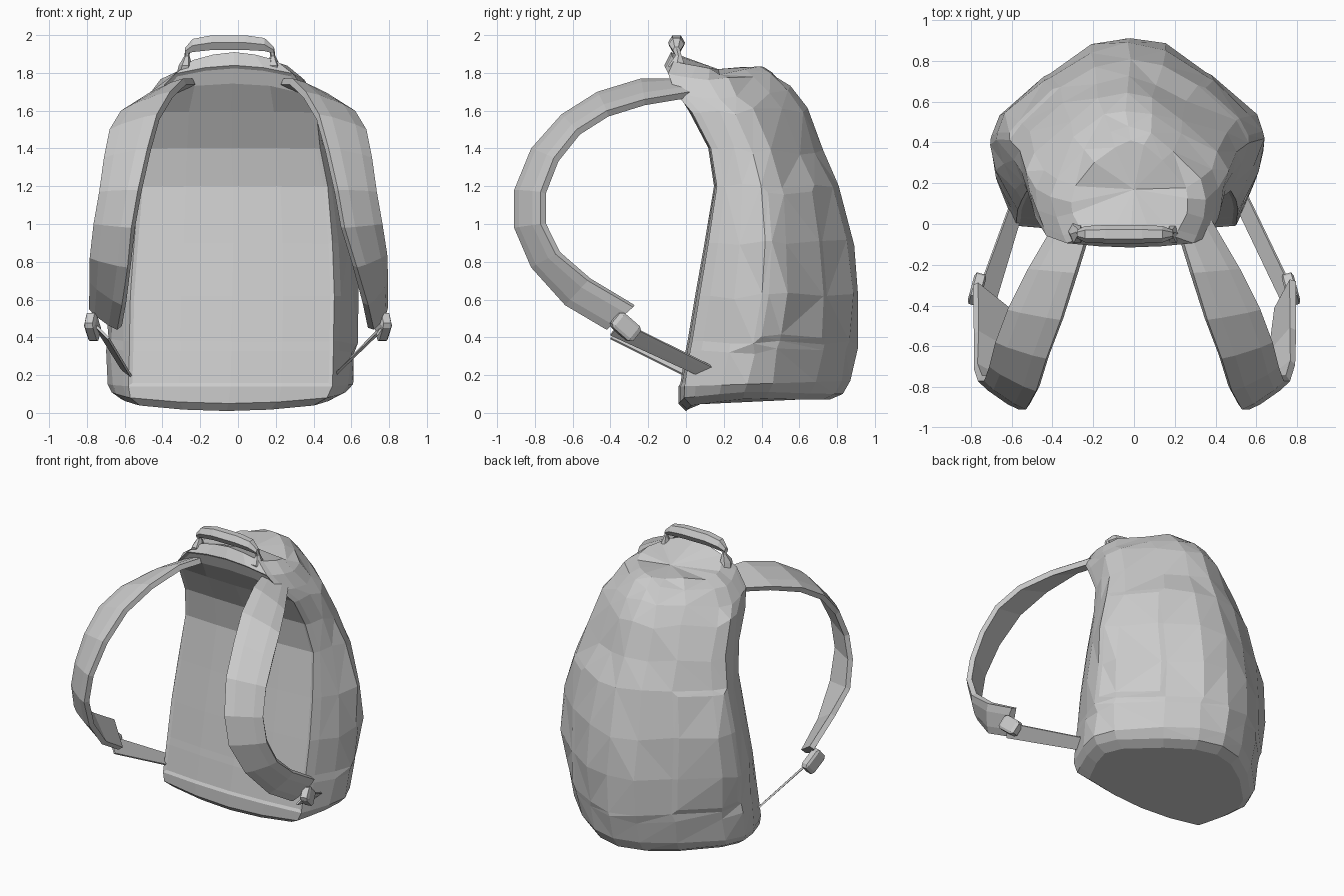
import bpy, bmesh, math, random
from mathutils import Vector

random.seed(4)
if "Cube" in bpy.data.objects:
    bpy.data.objects.remove(bpy.data.objects["Cube"])

fabric = bpy.data.materials.new("grey_fabric")
fabric.use_nodes = True
GREY = (0.6, 0.6, 0.6, 1)
fabric.diffuse_color = GREY
fabric.node_tree.nodes["Principled BSDF"].inputs["Base Color"].default_value = GREY


def finish(bm, name):
    bmesh.ops.recalc_face_normals(bm, faces=bm.faces)
    mesh = bpy.data.meshes.new(name)
    bm.to_mesh(mesh)
    bm.free()
    mesh.materials.append(fabric)
    obj = bpy.data.objects.new(name, mesh)
    bpy.context.collection.objects.link(obj)
    return obj


def loft(bm, rings, caps=True):
    """Skin closed rings; returns faces as grid[ring][column] and the vertex loops."""
    loops = [[bm.verts.new(p) for p in ring] for ring in rings]
    n = len(loops[0])
    grid = [[bm.faces.new((a[i], a[(i + 1) % n], b[(i + 1) % n], b[i])) for i in range(n)]
            for a, b in zip(loops, loops[1:])]
    if caps:
        bm.faces.new(loops[0])
        bm.faces.new(loops[-1])
    return grid, loops


# Body rings: front height, back height, centre x, panel half width, half width, front y, back y
LEVELS = [
    (.01, .07, -.06, .46, .56, .00, .76), (.05, .10, -.05, .52, .62, -.04, .83),
    (.14, .17, -.04, .54, .65, -.04, .87), (.33, .33, -.035, .54, .66, -.01, .90),
    (.38, .38, -.035, .54, .66, .00, .91), (.62, .62, -.03, .54, .68, .04, .92),
    (.90, .90, -.025, .525, .655, .09, .89), (1.2, 1.2, -.025, .5, .58, .14, .80),
    (1.4, 1.38, -.035, .47, .53, .11, .72), (1.59, 1.60, -.035, .45, .49, .01, .64),
    (1.74, 1.72, -.03, .40, .45, -.08, .56), (1.84, 1.79, -.02, .31, .38, -.115, .48),
    (1.91, 1.83, -.02, .22, .29, -.08, .41),
]
# Half outline: share of panel width, share of full width, fraction of depth
OUTLINE = [(0, 0, 0), (.5, 0, .01), (1, 0, .035), (.75, .25, .1), (.25, .75, .25), (0, 1, .4),
           (0, .91, .55), (0, .57, .8), (0, .27, .95), (0, 0, 1)]
outline = OUTLINE + [(-p, -w, t) for p, w, t in OUTLINE[-2:0:-1]]

rings = []
for zf, zb, cx, half_panel, half, yf, yb in LEVELS:
    upper = zf > 1.7
    # The base turns up at its sides, the upper rings arch down to the shoulders
    arch = -.055 if upper else .04 if zf < .1 else 0
    ring = []
    for p, w, t in outline:
        x = p * half_panel + w * half
        wob = .012 if t > .1 and .2 < zf else 0
        jit = [random.uniform(-wob, wob) for _ in range(3)]
        rise = t ** .6 if upper else t
        ring.append((cx + x + jit[0], yf + t * (yb - yf) + jit[1],
                     zf + rise * (zb - zf) + arch * (x / half) ** 2 + jit[2] * 1.5))
    rings.append(ring)

bm = bmesh.new()
grid, loops = loft(bm, rings, caps=False)
bm.faces.new(loops[0])
crown = bm.verts.new((0, .17, 1.82))
top = loops[-1]
for i in range(len(top)):
    bm.faces.new((top[i], top[(i + 1) % len(top)], crown))
bmesh.ops.recalc_face_normals(bm, faces=bm.faces)

# Recessed back panel, and shallow raised pockets on both sides
n = len(outline)
panel = [grid[r][c] for r in range(2, 11) for c in (0, 1, n - 2, n - 1)]
bmesh.ops.inset_region(bm, faces=panel, thickness=.02, depth=-.008, use_even_offset=True)
for cols in ((5, 6), (n - 7, n - 6)):
    pocket = [grid[r][c] for r in range(4, 7) for c in cols]
    bmesh.ops.inset_region(bm, faces=pocket, thickness=.035, depth=.01, use_even_offset=True)

# Faceted cloth on the sides and rear
cloth = [f for f in bm.faces if f.calc_center_median().y > .2 and f.normal.z > -.6]
bmesh.ops.triangulate(bm, faces=cloth)
finish(bm, "pack_body")


def ribbon(name, stations, side, thick, bulge):
    """Padded band between an inner and an outer edge path."""
    pairs = [(Vector(s[:3]), Vector(s[3:])) for s in stations]
    mids = [(a + b) / 2 for a, b in pairs]
    hub = Vector((.5, -.1, 1.15))
    rings = []
    for i, (a, b) in enumerate(pairs):
        along = mids[min(i + 1, len(mids) - 1)] - mids[max(i - 1, 0)]
        out = (b - a).cross(along).normalized()
        if out.dot(mids[i] - hub) < 0:
            out = -out
        pts = [a, a.lerp(b, .25) + out * bulge, a.lerp(b, .75) + out * bulge,
               b, b - out * thick, a - out * thick]
        rings.append([(p.x * side, p.y, p.z) for p in pts])
    bm = bmesh.new()
    loft(bm, rings)
    finish(bm, name)


# Shoulder straps: inner edge point, outer edge point; the lower ends hang differently
STRAP = [
    (.24, -.08, 1.77, .38, .02, 1.70), (.29, -.24, 1.77, .52, -.22, 1.66),
    (.36, -.47, 1.70, .62, -.42, 1.60), (.43, -.66, 1.58, .68, -.58, 1.50),
    (.48, -.82, 1.40, .71, -.70, 1.35), (.53, -.91, 1.18, .735, -.77, 1.17),
    (.565, -.91, .98, .765, -.77, 1.00),
]
LEFT_END = [(.63, -.82, .77, .79, -.69, .84), (.69, -.64, .57, .795, -.52, .70),
            (.72, -.42, .44, .795, -.28, .56)]
RIGHT_END = [(.585, -.82, .77, .785, -.71, .82), (.615, -.64, .57, .785, -.54, .69),
             (.64, -.42, .44, .79, -.30, .55)]
LEFT_WEB = [(.74, -.40, .41, .79, -.34, .48), (.50, .10, .18, .55, .16, .23)]
RIGHT_WEB = [(.69, -.40, .39, .77, -.34, .47), (.57, .00, .19, .62, .07, .23)]

for side, label, end, web in ((1, "left", LEFT_END, LEFT_WEB), (-1, "right", RIGHT_END, RIGHT_WEB)):
    ribbon(label + "_shoulder_strap", STRAP + end, side, .035, .01)
    ribbon(label + "_lower_webbing", web, side, .012, 0)
    # Adjuster buckle
    bm = bmesh.new()
    bmesh.ops.create_cube(bm, size=1)
    bmesh.ops.bevel(bm, geom=bm.edges[:], offset=.15, segments=1, affect='EDGES')
    buckle = finish(bm, label + "_buckle")
    buckle.scale = (.06, .15, .1)
    buckle.rotation_euler = (math.radians(-40), 0, math.radians(15 * side))
    buckle.location = (.77 * side, -.32, .455)


def tube(name, stations, axis):
    """Six-sided tube through (x, y, z, radius) stations across a main axis."""
    rings = []
    for x, y, z, r in stations:
        ring = []
        for k in range(6):
            c, s = r * math.cos(k * math.pi / 3), r * math.sin(k * math.pi / 3)
            ring.append((x, y + c, z + s) if axis == 'X' else (x + c * .7, y + s, z))
        rings.append(ring)
    bm = bmesh.new()
    loft(bm, rings)
    finish(bm, name)


# Carry handle with its two end loops
tube("carry_handle", [(-.28, -.05, 1.915, .02), (-.24, -.05, 1.945, .04), (-.14, -.05, 1.96, .045),
                      (.04, -.05, 1.96, .045), (.14, -.05, 1.95, .04), (.19, -.05, 1.92, .02)], 'X')
for x, label in ((-.265, "right"), (.18, "left")):
    tube(label + "_handle_loop", [(x, -.05, 1.93, .018), (x * 1.02, -.04, 1.89, .02),
                                  (x * 1.05, -.05, 1.84, .05), (x * 1.1, -.02, 1.76, .06)], 'Z')
